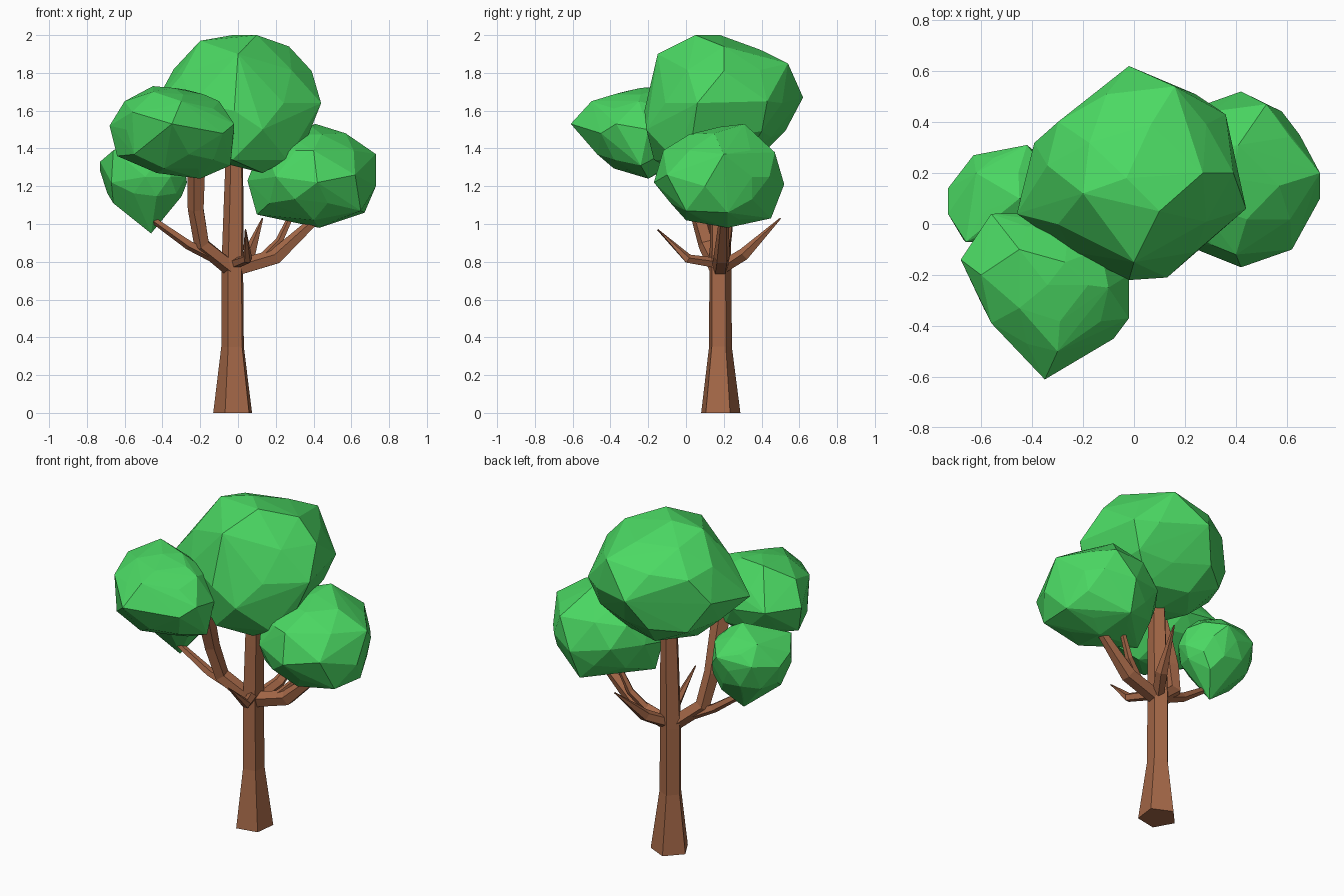
import bpy, bmesh, math
from mathutils import Vector


def material(name, rgb):
    m = bpy.data.materials.new(name)
    m.diffuse_color = (*rgb, 1)
    return m


LEAF = material("leaf green", (0.07, 0.69, 0.125))
BARK = material("bark brown", (0.38, 0.14, 0.065))


def finish(bm, name, mat):
    bmesh.ops.recalc_face_normals(bm, faces=bm.faces)
    me = bpy.data.meshes.new(name)
    bm.to_mesh(me)
    bm.free()
    me.materials.append(mat)
    ob = bpy.data.objects.new(name, me)
    bpy.context.collection.objects.link(ob)


def limb(name, path, sides=5, turn=0.0):
    """Tapered faceted tube through (x, y, z, radius) points."""
    bm = bmesh.new()
    pts = [Vector(p[:3]) for p in path]
    rings = []
    for i, p in enumerate(pts):
        d = (pts[min(i + 1, len(pts) - 1)] - pts[max(i - 1, 0)]).normalized()
        if i == 0 and p.z == 0:
            d = Vector((0, 0, 1))
        u = d.cross(Vector((0.0, 1.0, 0.0)) if abs(d.y) < 0.8 else Vector((1, 0, 0))).normalized()
        v = d.cross(u)
        r = path[i][3]
        rings.append([bm.verts.new(p + r * (math.cos(a) * u + math.sin(a) * v))
                      for a in (turn + math.tau * k / sides for k in range(sides))])
    for a, b in zip(rings, rings[1:]):
        for k in range(sides):
            n = (k + 1) % sides
            bm.faces.new((a[k], a[n], b[n], b[k]))
    bm.faces.new(rings[0])
    bm.faces.new(rings[-1])
    finish(bm, name, BARK)


def foliage(name, centre, size, corners):
    """Low-poly icosphere whose nearest vertices are pulled to outline corners."""
    bm = bmesh.new()
    bmesh.ops.create_icosphere(bm, subdivisions=2, radius=1)
    c, s = Vector(centre), Vector(size)
    dirs = {v: v.co.copy() for v in bm.verts}
    for v in bm.verts:
        v.co = c + Vector(a * b * 0.98 for a, b in zip(v.co, s))
    for q in corners:
        q = Vector(q)
        d = Vector((a / b for a, b in zip(q - c, s))).normalized()
        best = max(dirs, key=lambda v: dirs[v].dot(d))
        best.co = q
        del dirs[best]
    hull = bmesh.ops.convex_hull(bm, input=bm.verts)
    junk = {g for g in hull["geom_interior"] + hull["geom_unused"] if isinstance(g, bmesh.types.BMVert)}
    bmesh.ops.delete(bm, geom=list(junk), context='VERTS')
    finish(bm, name, LEAF)


# Trunk and branches
limb("trunk", [(-0.022, 0.18, 0, 0.11), (-0.025, 0.18, 0.35, 0.064), (-0.027, 0.18, 0.75, 0.062),
               (-0.02, 0.18, 1.1, 0.056), (-0.015, 0.18, 1.5, 0.045)], 5, math.radians(65))
limb("left_branch", [(-0.03, 0.17, 0.76, 0.045), (-0.19, 0.11, 0.89, 0.045),
                     (-0.22, 0.06, 1.08, 0.046), (-0.215, -0.04, 1.4, 0.055)])
limb("left_twig", [(-0.1, 0.14, 0.81, 0.03), (-0.26, 0.1, 0.89, 0.027), (-0.46, 0.07, 1.03, 0.018)])
limb("right_branch", [(-0.02, 0.18, 0.76, 0.045), (0.2, 0.19, 0.825, 0.045), (0.42, 0.2, 1.03, 0.025)])
limb("right_twig", [(0.12, 0.19, 0.81, 0.025), (0.22, 0.22, 0.91, 0.022), (0.29, 0.24, 1.06, 0.015)])
limb("back_twig", [(-0.01, 0.19, 0.77, 0.035), (0.06, 0.31, 0.84, 0.035), (0.13, 0.5, 1.03, 0.004)])
limb("front_twig", [(-0.02, 0.17, 0.79, 0.03), (0.05, 0.01, 0.815, 0.026), (0.04, -0.15, 0.97, 0.004)])

# Crown clumps
foliage("top_foliage", (0.0, 0.2, 1.64), (0.42, 0.39, 0.34), [
    (-0.2, 0.12, 1.97), (-0.03, 0.18, 2.0), (0.1, 0.05, 2.0), (0.27, 0.2, 1.94), (0.39, 0.2, 1.81),
    (0.44, 0.06, 1.64), (0.36, 0.03, 1.44), (0.13, -0.04, 1.27), (-0.02, 0.62, 1.67), (0.16, 0.54, 1.85),
    (0.36, 0.43, 1.65), (0.13, -0.21, 1.5), (-0.02, -0.22, 1.6), (-0.46, 0.04, 1.6),
    (-0.34, 0.23, 1.82), (-0.23, 0.45, 1.7), (0.1, 0.45, 1.46), (0.0, -0.15, 1.9),
    (-0.03, -0.17, 1.34), (0.26, -0.06, 1.34)])
foliage("front_left_foliage", (-0.34, -0.24, 1.49), (0.31, 0.29, 0.235), [
    (-0.68, -0.14, 1.52), (-0.6, -0.2, 1.65), (-0.45, -0.1, 1.73), (-0.27, -0.15, 1.71),
    (-0.45, -0.33, 1.7), (-0.1, -0.25, 1.65), (-0.02, -0.37, 1.53), (-0.04, -0.24, 1.31),
    (-0.2, -0.2, 1.24), (-0.43, -0.24, 1.27), (-0.64, -0.17, 1.36), (-0.35, -0.61, 1.53),
    (-0.3, -0.5, 1.65), (-0.35, -0.48, 1.4), (-0.56, 0.04, 1.52), (-0.59, -0.33, 1.5),
    (-0.47, -0.44, 1.5), (-0.02, -0.2, 1.5), (-0.08, -0.45, 1.48), (-0.13, -0.38, 1.34)])
foliage("right_foliage", (0.39, 0.18, 1.25), (0.33, 0.33, 0.27), [
    (0.05, 0.15, 1.23), (0.41, 0.31, 1.53), (0.57, 0.15, 1.48), (0.73, 0.2, 1.37), (0.73, 0.1, 1.2),
    (0.65, 0.0, 1.07), (0.67, 0.22, 1.06), (0.43, 0.22, 0.98), (0.1, 0.15, 1.05), (0.42, -0.17, 1.22),
    (0.4, -0.12, 1.39), (0.42, 0.52, 1.21), (0.52, 0.47, 1.38), (0.4, 0.45, 1.03), (0.4, 0.0, 1.02),
    (0.62, -0.1, 1.26), (0.65, 0.35, 1.25)])
foliage("low_left_foliage", (-0.49, 0.11, 1.25), (0.23, 0.19, 0.2), [
    (-0.73, 0.14, 1.28), (-0.66, -0.07, 1.39), (-0.67, -0.06, 1.22), (-0.62, 0.2, 1.41), (-0.66, 0.03, 1.11),
    (-0.46, 0.1, 0.95), (-0.27, 0.12, 1.22), (-0.42, 0.31, 1.32), (-0.63, 0.27, 1.3), (-0.45, 0.1, 1.46),
    (-0.73, 0.04, 1.33), (-0.38, 0.2, 1.07)])
